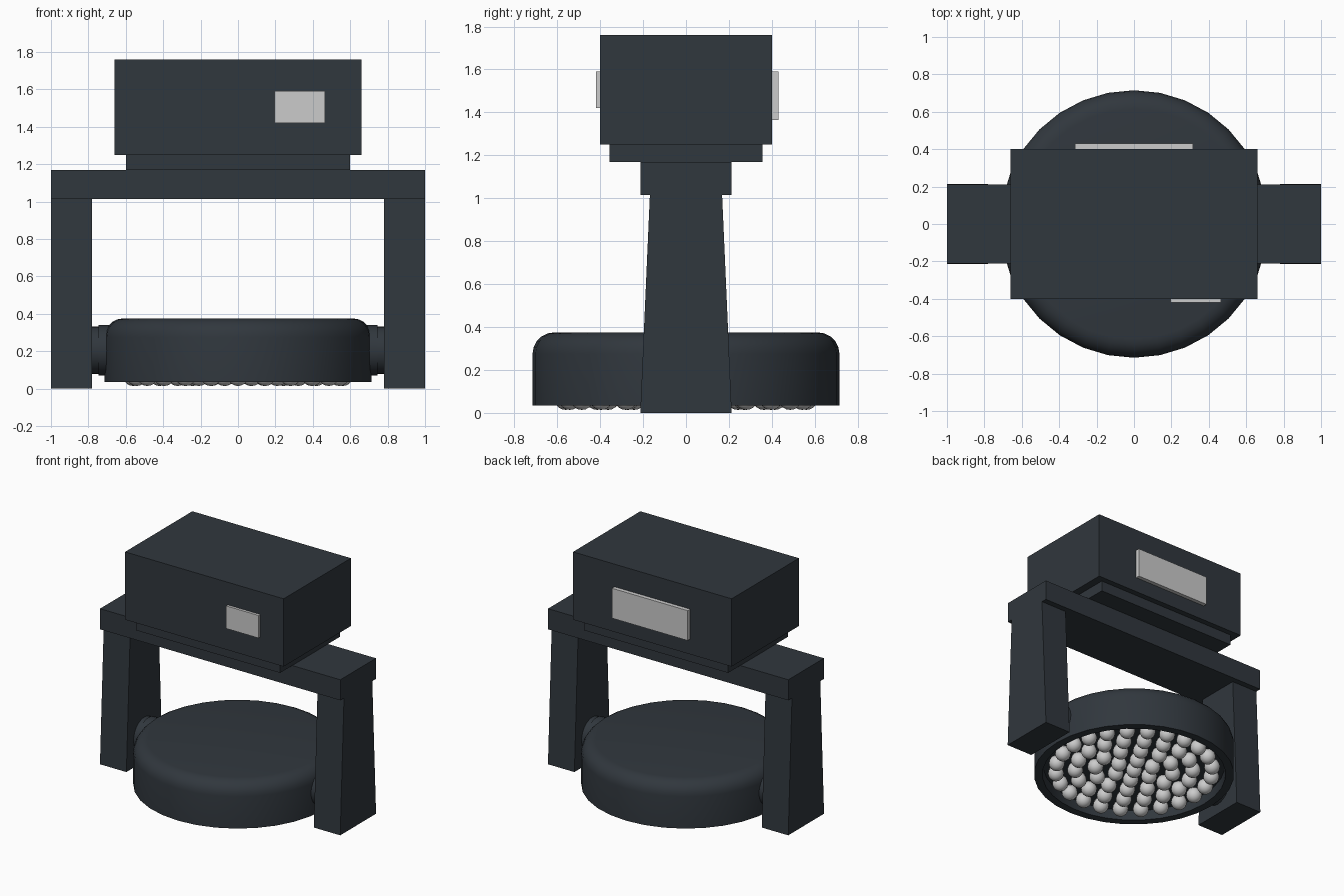
import bpy, bmesh
from math import sin, cos, pi
from mathutils import Matrix, Vector

if "Cube" in bpy.data.objects:
    bpy.data.objects.remove(bpy.data.objects["Cube"])

dark = bpy.data.materials.new("dark_housing")
dark.diffuse_color = (0.03, 0.038, 0.047, 1)
dark.use_nodes = True
dark.node_tree.nodes["Principled BSDF"].inputs["Base Color"].default_value = dark.diffuse_color


def finish(name, bm, mat=None, smooth=False):
    bmesh.ops.recalc_face_normals(bm, faces=bm.faces[:])
    me = bpy.data.meshes.new(name)
    bm.to_mesh(me)
    bm.free()
    ob = bpy.data.objects.new(name, me)
    bpy.context.collection.objects.link(ob)
    if mat:
        me.materials.append(mat)
    if smooth:
        bpy.ops.object.select_all(action='DESELECT')
        ob.select_set(True)
        bpy.context.view_layer.objects.active = ob
        bpy.ops.object.shade_smooth_by_angle(angle=0.6)
    return ob


def box(name, x, y, z, mat=dark, top_scale_y=1.0):
    bm = bmesh.new()
    bmesh.ops.create_cube(bm, size=1)
    for v in bm.verts:
        s = top_scale_y if v.co.z > 0 else 1
        v.co = Vector(((x[0] + x[1]) / 2 + v.co.x * (x[1] - x[0]),
                       (y[0] + y[1]) / 2 + v.co.y * (y[1] - y[0]) * s,
                       (z[0] + z[1]) / 2 + v.co.z * (z[1] - z[0])))
    return finish(name, bm, mat)


def lathe(name, profile, steps):
    bm = bmesh.new()
    vs = [bm.verts.new((r, 0, z)) for r, z in profile]
    es = [bm.edges.new(p) for p in zip(vs, vs[1:])]
    bmesh.ops.spin(bm, geom=vs + es, axis=(0, 0, 1), cent=(0, 0, 0),
                   angle=2 * pi, steps=steps, use_duplicate=False)
    bmesh.ops.remove_doubles(bm, verts=bm.verts[:], dist=1e-4)
    return finish(name, bm, dark, True)


# Control box, its base plate and the yoke crossbar
box("control_box", (-0.66, 0.66), (-0.4, 0.4), (1.25, 1.76))
box("base_plate", (-0.6, 0.6), (-0.357, 0.357), (1.17, 1.25))
box("yoke_crossbar", (-1, 1), (-0.212, 0.212), (1.015, 1.17))

# Front and rear panels
box("front_panel", (0.195, 0.465), (-0.42, -0.4), (1.42, 1.59), None)
box("rear_panel", (-0.315, 0.315), (0.4, 0.43), (1.365, 1.59), None)

# Tapered yoke arms and pivots
for side, label in ((-1, "left"), (1, "right")):
    box(label + "_arm", sorted((side * 0.78, side)), (-0.213, 0.213),
        (0, 1.015), top_scale_y=0.79)
    bm = bmesh.new()
    for r, x0, x1 in ((0.135, 0.67, 0.745), (0.128, 0.745, 0.78)):
        bmesh.ops.create_cone(
            bm, cap_ends=True, segments=24, radius1=r, radius2=r, depth=x1 - x0,
            matrix=Matrix.Translation((side * (x0 + x1) / 2, 0, 0.205))
            @ Matrix.Rotation(pi / 2, 4, 'Y'))
    finish(label + "_pivot", bm, dark, True)

# Round lamp head with rounded top and recessed underside
fillet = [(0.615 + 0.1 * cos(a), 0.275 + 0.1 * sin(a))
          for a in (i * pi / 10 for i in range(6))]
lathe("lamp_head", [(0, 0.11), (0.65, 0.11), (0.655, 0.035), (0.715, 0.035)]
      + fillet + [(0, 0.375)], 32)

# Lens bulbs in concentric rings, each on a short stem
bm = bmesh.new()
for ring in range(5):
    count = max(1, ring * 6)
    for i in range(count):
        a = 2 * pi * i / count
        x, y = 0.14 * ring * cos(a), 0.14 * ring * sin(a)
        bmesh.ops.create_uvsphere(bm, u_segments=16, v_segments=10, radius=0.057,
                                  matrix=Matrix.Translation((x, y, 0.071)))
        bmesh.ops.create_cone(bm, segments=12, radius1=0.045, radius2=0.045,
                              depth=0.05, matrix=Matrix.Translation((x, y, 0.095)))
finish("lens_bulbs", bm, None, True)
